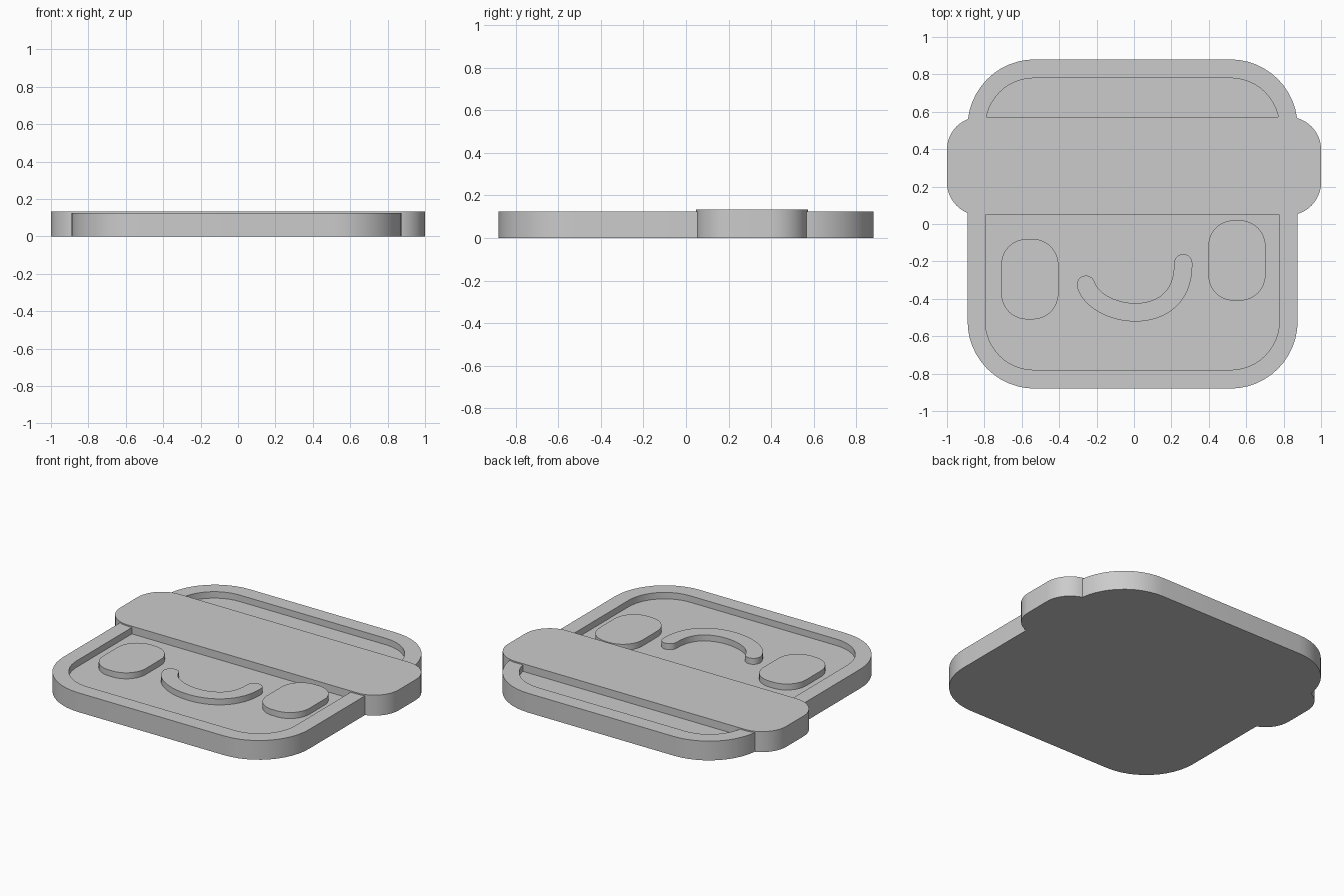
import bpy
import bmesh
from math import cos, sin, pi, atan2
from mathutils import Vector
from mathutils.geometry import interpolate_bezier

cube = bpy.data.objects.get("Cube")
if cube:
    bpy.data.objects.remove(cube, do_unlink=True)

grey = bpy.data.materials.new("plain grey")
grey.use_nodes = True
GREY = (0.6, 0.6, 0.6, 1)
grey.diffuse_color = GREY
grey.node_tree.nodes["Principled BSDF"].inputs["Base Color"].default_value = GREY

RIM_Z, FLOOR_Z, FACE_Z, BAND_Z = 0.125, 0.083, 0.122, 0.133


def arc(centre, radius, start, sweep, steps=12):
    return [Vector((centre[0] + radius * cos(start + sweep * i / steps),
                    centre[1] + radius * sin(start + sweep * i / steps)))
            for i in range(steps + 1)]


def rounded_rect(x0, x1, y0, y1, r):
    corners = [(x1 - r, y1 - r), (x0 + r, y1 - r), (x0 + r, y0 + r), (x1 - r, y0 + r)]
    return [p for i, c in enumerate(corners) for p in arc(c, r, i * pi / 2, pi / 2)]


def stroke(path, r):
    """Outline of a round-ended line of half width r."""
    n = len(path)
    normals = []
    for i in range(n):
        d = (path[min(i + 1, n - 1)] - path[max(i - 1, 0)]).normalized()
        normals.append(Vector((-d.y, d.x)))
    right = [p - r * k for p, k in zip(path, normals)]
    left = [p + r * k for p, k in zip(path, normals)]
    end = arc(path[-1], r, atan2(-normals[-1].y, -normals[-1].x), pi)
    start = arc(path[0], r, atan2(normals[0].y, normals[0].x), pi)
    return right[:-1] + end + left[-2:0:-1] + start[:-1]


def loft(name, rings):
    """Join equal outlines at successive heights and cap both ends."""
    bm = bmesh.new()
    loops = [[bm.verts.new((p.x, p.y, z)) for p in outline] for outline, z in rings]
    for a, b in zip(loops, loops[1:]):
        for i in range(len(a)):
            j = (i + 1) % len(a)
            bm.faces.new((a[i], a[j], b[j], b[i]))
    bm.faces.new(loops[0][::-1])
    bm.faces.new(loops[-1])
    bmesh.ops.recalc_face_normals(bm, faces=bm.faces)
    mesh = bpy.data.meshes.new(name)
    bm.to_mesh(mesh)
    bm.free()
    mesh.materials.append(grey)
    obj = bpy.data.objects.new(name, mesh)
    bpy.context.collection.objects.link(obj)
    bpy.ops.object.select_all(action='DESELECT')
    obj.select_set(True)
    bpy.context.view_layer.objects.active = obj
    bpy.ops.object.shade_smooth_by_angle(angle=pi / 6)
    return obj


# Shallow tray with a raised rim
outer = rounded_rect(-0.89, 0.875, -0.88, 0.88, 0.36)
inner = rounded_rect(-0.795, 0.777, -0.78, 0.78, 0.26)
loft("tray", [(outer, 0), (outer, RIM_Z), (inner, RIM_Z), (inner, FLOOR_Z)])

# Wide band across the tray
band = rounded_rect(-1, 1, 0.047, 0.573, 0.175)
loft("band", [(band, 0), (band, BAND_Z)])

# Eyes at uneven heights
for name, x, y in (("right_eye", -0.557, -0.295), ("left_eye", 0.55, -0.195)):
    eye = rounded_rect(x - 0.153, x + 0.153, y - 0.215, y + 0.215, 0.138)
    loft(name, [(eye, FLOOR_Z - 0.01), (eye, FACE_Z)])

# Lopsided smile
curve = interpolate_bezier(Vector((-0.257, -0.325)), Vector((-0.2, -0.51)),
                           Vector((0.27, -0.57)), Vector((0.263, -0.21)), 32)
smile = stroke([Vector((p[0], p[1])) for p in curve], 0.049)
loft("smile", [(smile, FLOOR_Z - 0.01), (smile, FACE_Z)])
